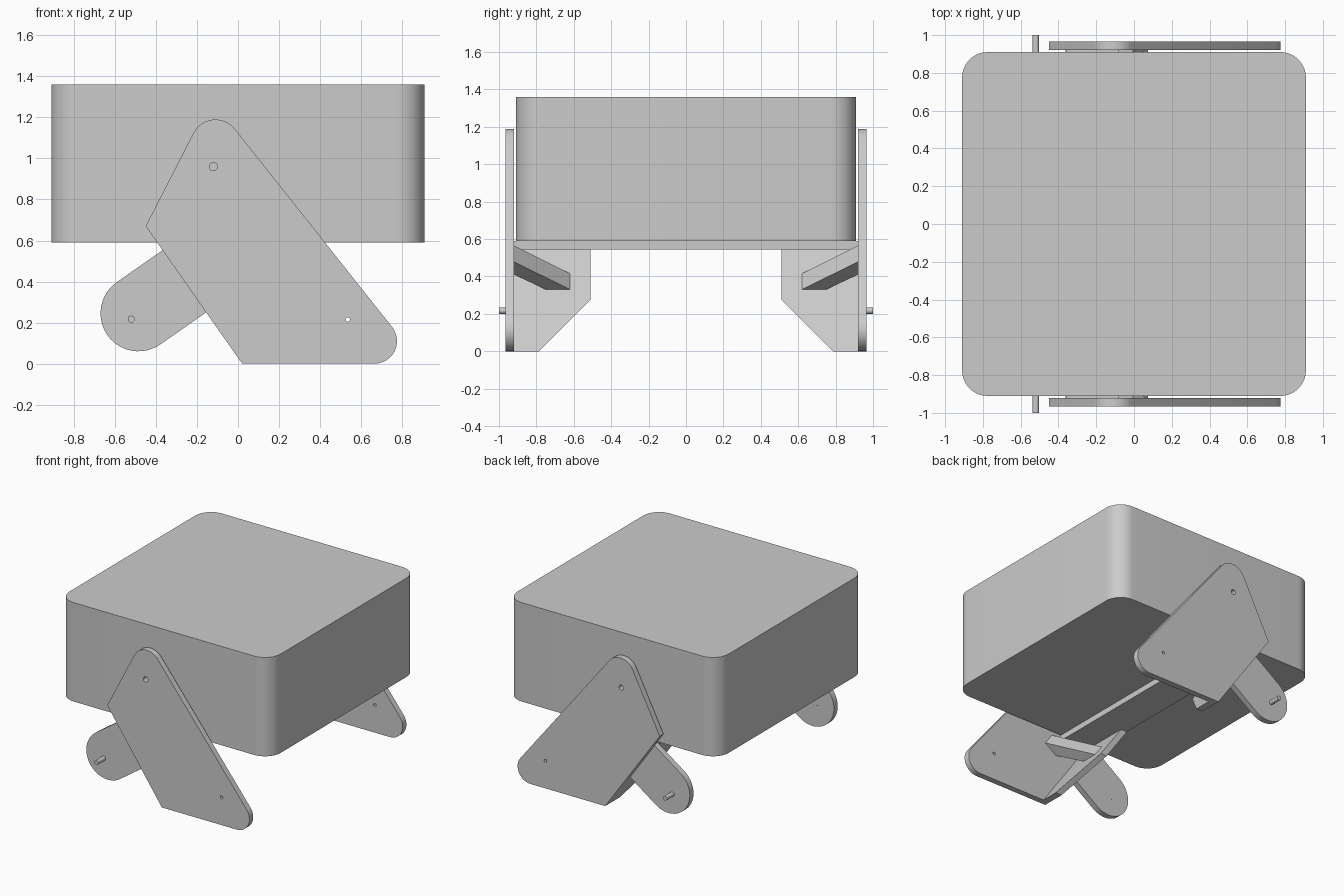
import bpy, bmesh
from math import cos, sin, radians, atan2
from mathutils import Vector

cube = bpy.data.objects.get("Cube")
if cube:
    bpy.data.objects.remove(cube, do_unlink=True)

GREY = (0.6, 0.6, 0.6, 1)
mat = bpy.data.materials.new("plain_grey")
mat.use_nodes = True
mat.diffuse_color = GREY
mat.node_tree.nodes["Principled BSDF"].inputs["Base Color"].default_value = GREY

X, Y, Z = Vector((1, 0, 0)), Vector((0, 1, 0)), Vector((0, 0, 1))
SLOPE = Vector((-0.7, 0, 1))            # up along the leaning bracket
T = SLOPE.normalized()
N = Vector((T.z, 0, -T.x))              # out of the bracket's inner face


def arc(cx, cz, r, start, end, steps=12):
    """Points on an arc, angles in degrees."""
    angles = [radians(start + (end - start) * i / steps) for i in range(steps + 1)]
    return [(cx + r * cos(a), cz + r * sin(a)) for a in angles]


def circle(cx, cz, r):
    return arc(cx, cz, r, 0, 345, 23)


def prism(name, loops, origin, u, v, depth, flip=1):
    """Fill an outline (later loops are holes), extrude it, mirror in y."""
    bm = bmesh.new()
    edges = []
    for loop in loops:
        vs = [bm.verts.new(origin + u * a + v * b) for a, b in loop]
        edges += [bm.edges.new((p, q)) for p, q in zip(vs, vs[1:] + vs[:1])]
    if len(loops) == 1:
        bm.faces.new(vs)
    else:
        bmesh.ops.triangle_fill(bm, edges=edges, use_beauty=True,
                                normal=u.cross(v))
    ext = bmesh.ops.extrude_face_region(bm, geom=bm.faces[:], use_keep_orig=True)
    moved = [g for g in ext["geom"] if isinstance(g, bmesh.types.BMVert)]
    bmesh.ops.translate(bm, verts=moved, vec=depth)
    for vert in bm.verts:
        vert.co.y *= flip
    bmesh.ops.recalc_face_normals(bm, faces=bm.faces[:])
    mesh = bpy.data.meshes.new(name)
    bm.to_mesh(mesh)
    bm.free()
    mesh.materials.append(mat)
    obj = bpy.data.objects.new(name, mesh)
    bpy.context.collection.objects.link(obj)
    bpy.ops.object.select_all(action="DESELECT")
    obj.select_set(True)
    bpy.context.view_layer.objects.active = obj
    bpy.ops.object.shade_smooth_by_angle(angle=radians(30))
    return obj


# Main box with rounded upright corners
c, r = 0.775, 0.135
outline = (arc(c, c, r, 0, 90) + arc(-c, c, r, 90, 180)
           + arc(-c, -c, r, 180, 270) + arc(c, -c, r, 270, 360))
prism("body_box", [outline], Z * 0.59, X, Y, Z * 0.77)

# Cross plate under the box
prism("cross_plate", [[(-0.36, -0.92), (-0.08, -0.92), (-0.08, 0.92), (-0.36, 0.92)]],
      Z * 0.545, X, Y, Z * 0.045)

# Outlines of the side parts
side_outline = ([(0.02, 0)] + arc(0.665, 0.11, 0.11, -90, 38.5)
                + arc(-0.11, 1.07, 0.12, 38.5, 152) + [(-0.45, 0.67)])
side_holes = [circle(-0.12, 0.96, 0.02), circle(0.535, 0.215, 0.011)]
tilt = atan2(N.z, N.x) * 57.29578
arm_outline = arc(-0.485, 0.245, 0.185, tilt + 90, tilt + 270, 24)
# straight arm sides run up to the bracket's outer face
for px, pz in (arm_outline[-1], arm_outline[0]):
    reach = (Vector((0.03, 0, 0)) - Vector((px, 0, pz))).dot(N)
    arm_outline.append((px + N.x * reach, pz + N.z * reach))
bracket_outline = [(0.92, 0), (0.785, 0), (0.51, 0.275), (0.51, 0.545), (0.92, 0.545)]
brace_outline = [(0.62, 0), (0.75, 0), (0.92, 0.14), (0.92, 0.26)]

for label, s in (("front", -1), ("back", 1)):
    prism(label + "_side_plate", [side_outline] + side_holes,
          Y * 0.92, X, Z, Y * 0.046, s)
    prism(label + "_arm", [arm_outline], Y * 0.864, X, Z, Y * 0.046, s)
    prism(label + "_pin", [circle(-0.52, 0.217, 0.017)],
          Y * 0.863, X, Z, Y * 0.137, s)
    prism(label + "_bracket", [bracket_outline], X * 0.02, Y, SLOPE, X * 0.055, s)
    prism(label + "_brace", [brace_outline], Vector((-0.156, 0, 0.33)),
          Y, N, T * 0.105, s)
